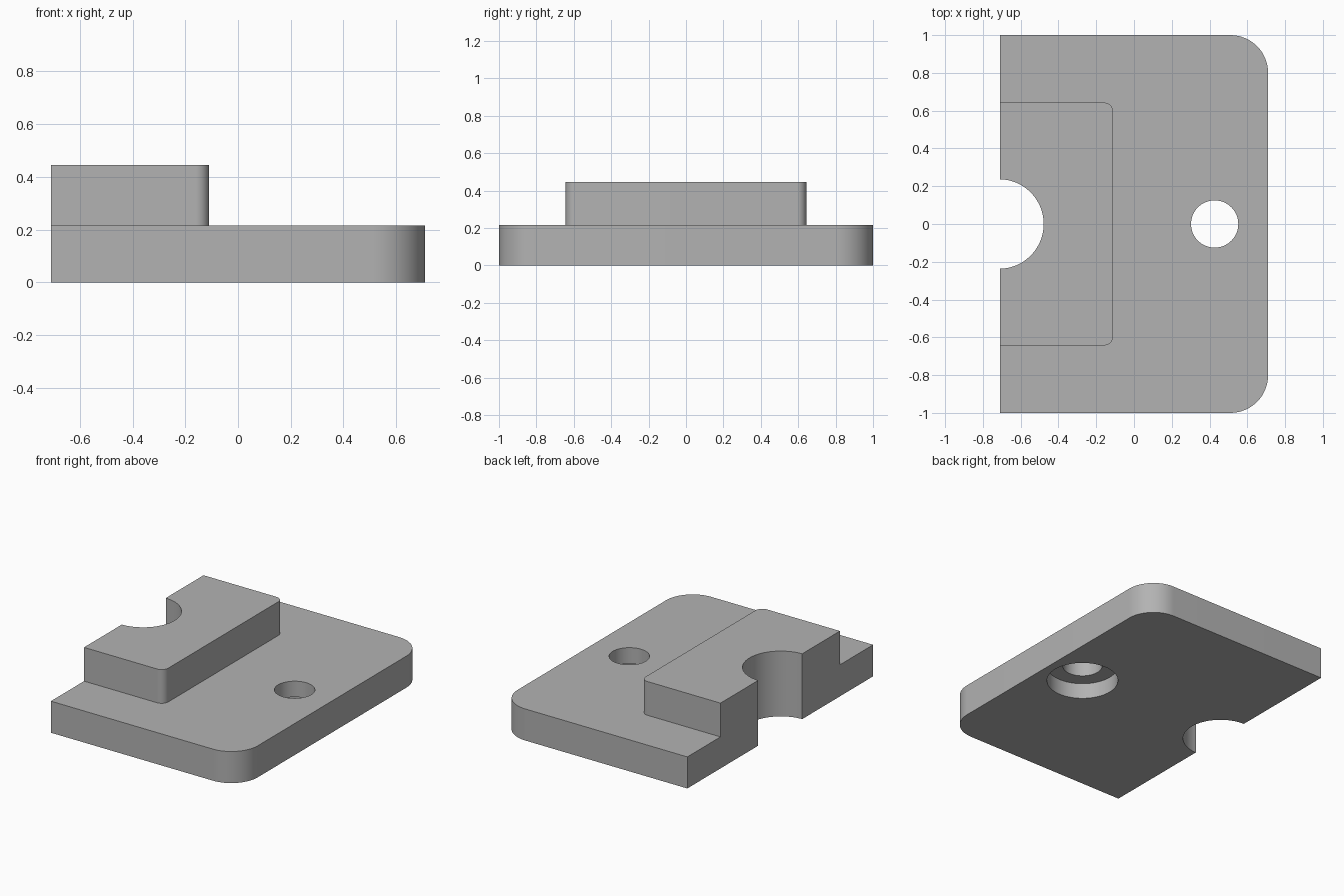
import bpy
import bmesh
import math

cube = bpy.data.objects.get("Cube")
if cube:
    bpy.data.objects.remove(cube)

LEFT, RIGHT, STEP = -0.71, 0.71, -0.11
BASE_TOP, BLOCK_TOP = 0.215, 0.445
HOLE_X = 0.427

grey = bpy.data.materials.new("plain grey")
grey.use_nodes = True
colour = (0.45, 0.45, 0.45, 1)
grey.diffuse_color = colour
grey.node_tree.nodes["Principled BSDF"].inputs["Base Color"].default_value = colour


def arc(cx, cy, radius, start, end, steps):
    """Points along an arc, angles in degrees."""
    angles = [math.radians(start + (end - start) * i / steps) for i in range(steps + 1)]
    return [(cx + radius * math.cos(a), cy + radius * math.sin(a)) for a in angles]


def prism(name, outline, bottom, top):
    """Extrude a flat outline upward into a closed solid."""
    bm = bmesh.new()
    face = bm.faces.new([bm.verts.new((x, y, bottom)) for x, y in outline])
    result = bmesh.ops.extrude_face_region(bm, geom=[face])
    for v in result["geom"]:
        if isinstance(v, bmesh.types.BMVert):
            v.co.z = top
    bmesh.ops.recalc_face_normals(bm, faces=bm.faces)
    mesh = bpy.data.meshes.new(name)
    bm.to_mesh(mesh)
    bm.free()
    mesh.materials.append(grey)
    obj = bpy.data.objects.new(name, mesh)
    bpy.context.collection.objects.link(obj)
    return obj


def slab(name, right, half_depth, radius, bottom, top):
    """Slab with a square left side and rounded right corners."""
    x, y = right - radius, half_depth - radius
    outline = [(LEFT, half_depth), (LEFT, -half_depth)]
    outline += arc(x, -y, radius, -90, 0, 16) + arc(x, y, radius, 0, 90, 16)
    return prism(name, outline, bottom, top)


def cylinder(name, x, radius, bottom, top):
    return prism(name, arc(x, 0, radius, 0, 360, 64)[:-1], bottom, top)


def combine(target, tool, operation):
    """Apply a boolean and remove the tool object."""
    mod = target.modifiers.new(operation.title(), "BOOLEAN")
    mod.operation = operation
    mod.solver = "EXACT"
    mod.object = tool
    bpy.context.view_layer.objects.active = target
    bpy.ops.object.modifier_apply(modifier=mod.name)
    bpy.data.objects.remove(tool)


# Base plate with the raised block fused on top
plate = slab("stepped_plate", RIGHT, 1.0, 0.2, 0, BASE_TOP)
block = slab("raised_block", STEP, 0.643, 0.05, BASE_TOP, BLOCK_TOP)
combine(plate, block, "UNION")

# Round notch through the left side
combine(plate, cylinder("notch_cutter", -0.715, 0.237, -0.1, 0.6), "DIFFERENCE")

# Screw hole with a wider counterbore underneath
combine(plate, cylinder("hole_cutter", HOLE_X, 0.125, -0.1, 0.4), "DIFFERENCE")
combine(plate, cylinder("counterbore_cutter", HOLE_X, 0.225, -0.1, 0.107), "DIFFERENCE")

# Smooth the rounded walls, keep the corners crisp
bpy.ops.object.select_all(action="DESELECT")
plate.select_set(True)
bpy.context.view_layer.objects.active = plate
bpy.ops.object.shade_smooth_by_angle(angle=math.radians(30))
